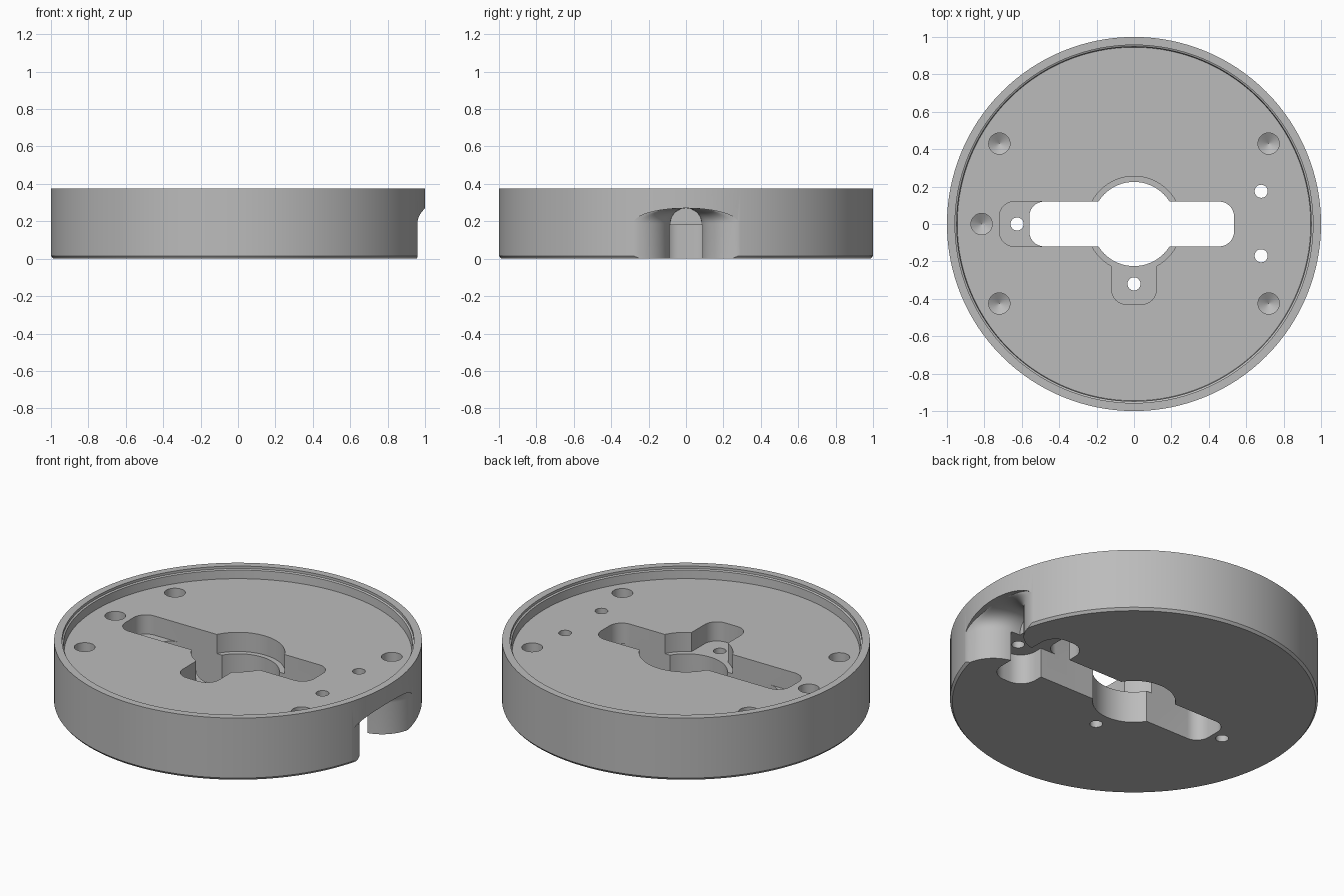
import bpy, bmesh, math

if "Cube" in bpy.data.objects:
    bpy.data.objects.remove(bpy.data.objects["Cube"])

grey = bpy.data.materials.new("light_grey")
grey.diffuse_color = (0.5, 0.5, 0.5, 1)
grey.use_nodes = True
grey.node_tree.nodes["Principled BSDF"].inputs["Base Color"].default_value = grey.diffuse_color


def solid(name, rings):
    """Closed solid skinned through equal-length rings of points."""
    bm = bmesh.new()
    loops = [[bm.verts.new(p) for p in ring] for ring in rings]
    n = len(loops[0])
    for a, b in zip(loops, loops[1:]):
        for i in range(n):
            j = (i + 1) % n
            bm.faces.new((a[i], a[j], b[j], b[i]))
    bm.faces.new(loops[0][::-1])
    bm.faces.new(loops[-1])
    bmesh.ops.recalc_face_normals(bm, faces=bm.faces)
    mesh = bpy.data.meshes.new(name)
    bm.to_mesh(mesh)
    bm.free()
    ob = bpy.data.objects.new(name, mesh)
    bpy.context.collection.objects.link(ob)
    mesh.materials.append(grey)
    return ob


def lathe(name, profile, x=0, y=0, n=32):
    """Stack of circles given as (radius, height)."""
    turn = [2 * math.pi * i / n for i in range(n)]
    return solid(name, [[(x + r * math.cos(t), y + r * math.sin(t), z) for t in turn]
                        for r, z in profile])


def rounded_box(name, x0, x1, y0, y1, z0, z1, r=0.08):
    """Upright block with rounded vertical corners."""
    pts = []
    corners = ((x1 - r, y1 - r), (x0 + r, y1 - r), (x0 + r, y0 + r), (x1 - r, y0 + r))
    for k, (cx, cy) in enumerate(corners):
        for i in range(9):
            t = math.pi / 2 * (k + i / 8)
            pts.append((cx + r * math.cos(t), cy + r * math.sin(t)))
    return solid(name, [[(x, y, z) for x, y in pts] for z in (z0, z1)])


TOP, FLOOR, LEDGE, CEILING = 0.375, 0.305, 0.19, 0.18
LOW, HIGH = -0.1, 0.5

# Round base with a small bottom chamfer
base = lathe("round_base", [(0.988, 0), (1, 0.015), (1, TOP)], n=128)

# Shallow tray under the rim
cutters = [lathe("tray", [(0.945, FLOOR), (0.948, 0.355), (0.957, 0.36), (0.957, HIGH)], n=128)]

# Central bore, its counterbore and the long slot
cutters += [
    lathe("bore", [(0.225, LOW), (0.225, HIGH)], n=64),
    lathe("counterbore", [(0.255, LEDGE), (0.255, HIGH)], n=64),
    rounded_box("slot", -0.56, 0.535, -0.12, 0.12, LOW, HIGH),
]

# Stepped screw pockets to the left and the front
cutters += [
    rounded_box("left_pocket", -0.72, -0.3, -0.12, 0.12, LEDGE, HIGH),
    rounded_box("front_pocket", -0.12, 0.12, -0.43, -0.05, LEDGE, HIGH),
]

# Underside cross pocket joined to the slot
cutters += [
    rounded_box("cross_pocket", 0.56, 0.80, -0.27, 0.27, LOW, CEILING, 0.1),
    rounded_box("pocket_link", 0.3, 0.7, -0.12, 0.12, LOW, CEILING, 0.02),
]

# Through screw holes
for x, y in ((0.68, 0.175), (0.68, -0.17), (-0.625, 0), (0, -0.32)):
    cutters.append(lathe("screw_hole", [(0.035, LOW), (0.035, HIGH)], x, y))

# Blind drilled holes with pointed ends
for x, y in ((0.72, 0.43), (0.72, -0.425), (-0.72, 0.43), (-0.72, -0.425), (-0.815, 0)):
    cutters.append(lathe("blind_hole", [(0.0005, 0.10), (0.057, 0.135), (0.057, HIGH)], x, y))

# Arched cable exit flaring out to the rim
stations = [(0.74, 0.083)]
for i in range(13):
    t = math.pi / 2 * i / 12
    stations.append((0.76 + 0.2 * math.sin(t), 0.283 - 0.2 * math.cos(t)))
stations.append((1.1, 0.284))
rings = []
for x, w in stations:
    arch = [(x, w * math.cos(math.pi * i / 24), 0.187 + 0.083 * math.sin(math.pi * i / 24))
            for i in range(25)]
    rings.append([(x, w, LOW)] + arch + [(x, -w, LOW)])
cutters.append(solid("cable_exit", rings))

# Carve everything out of the base
bpy.context.view_layer.objects.active = base
base.select_set(True)
for c in cutters:
    c.hide_render = True
    mod = base.modifiers.new("cut", 'BOOLEAN')
    mod.operation = 'DIFFERENCE'
    mod.solver = 'EXACT'
    mod.object = c
    bpy.ops.object.modifier_apply(modifier=mod.name)
for c in cutters:
    bpy.data.objects.remove(c)

bpy.ops.object.shade_smooth_by_angle(angle=math.radians(25))
